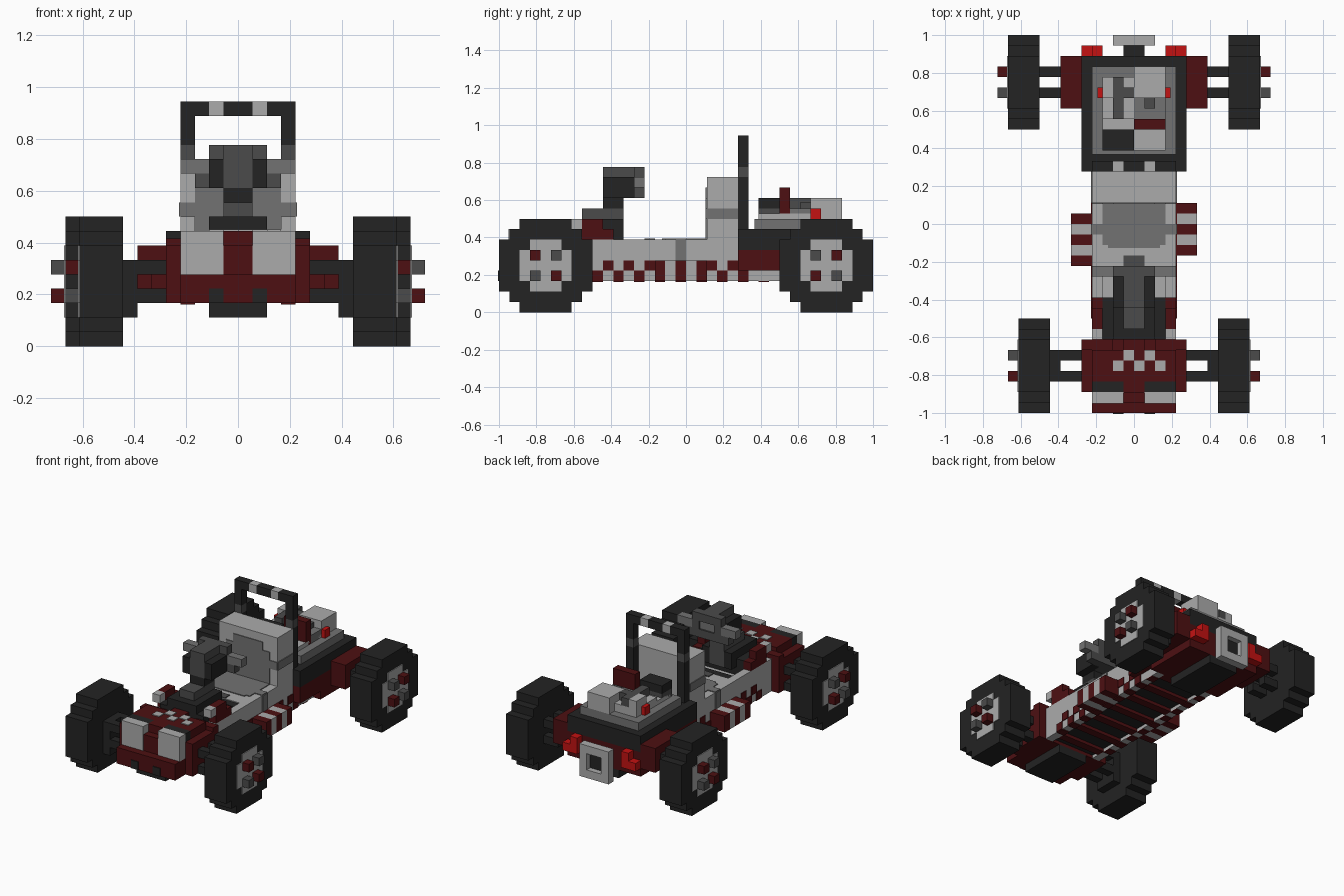
import bpy
import bmesh
from mathutils import Matrix, Vector

if "Cube" in bpy.data.objects:
    bpy.data.objects.remove(bpy.data.objects["Cube"], do_unlink=True)

UNIT = 1 / 18      # one block
LIFT = 0.1         # thickness of painted plates, in blocks


def material(name, r, g, b):
    m = bpy.data.materials.new(name)
    m.use_nodes = True
    m.diffuse_color = (r, g, b, 1)
    m.node_tree.nodes["Principled BSDF"].inputs["Base Color"].default_value = (r, g, b, 1)
    return m


light = material("light grey", .41, .41, .41)
mid = material("mid grey", .17, .17, .17)
dark = material("dark grey", .07, .07, .07)
black = material("black", .017, .017, .017)
maroon = material("dark red", .075, .005, .006)
red = material("bright red", .55, .006, .006)


def part(name, mat, *boxes, mirror=False):
    """Boxes are (x0, x1, y0, y1, z0, z1) in blocks, y counted from the front."""
    bm = bmesh.new()
    sides = (1, -1) if mirror else (1,)
    for x0, x1, y0, y1, z0, z1 in boxes:
        for s in sides:
            centre = Vector((s * (x0 + x1) / 2, (y0 + y1) / 2 - 18, (z0 + z1) / 2)) * UNIT
            size = Vector((x1 - x0, y1 - y0, z1 - z0)) * UNIT
            bmesh.ops.create_cube(bm, size=1, matrix=Matrix.LocRotScale(centre, None, size))
    mesh = bpy.data.meshes.new(name)
    bm.to_mesh(mesh)
    bm.free()
    mesh.materials.append(mat)
    obj = bpy.data.objects.new(name, mesh)
    bpy.context.collection.objects.link(obj)
    return obj


# Wheels, hubs, studs and axle rods
for end, x, y, inner in (("front", 8, 0, 5), ("rear", 9, 27, 7)):
    part(end + "_tyres", black, *[(x, x + 3, y + a, y + 9 - a, b, 9 - b)
                                  for a, b in ((0, 2), (1, 1), (2, 0))], mirror=True)
    face = x + 3
    part(end + "_hubs", light, (face, face + LIFT, y + 2, y + 7, 3, 6),
         (face, face + LIFT, y + 3, y + 6, 2, 7), mirror=True)
    near, far = (maroon, dark) if end == "front" else (dark, maroon)
    part(end + "_studs_near", near, (face, face + 1, y + 3, y + 4, 5, 6),
         (face, face + 1, y + 5, y + 6, 3, 4), mirror=True)
    part(end + "_studs_far", far, (face, face + 1, y + 5, y + 6, 5, 6),
         (face, face + 1, y + 3, y + 4, 3, 4), mirror=True)
    part(end + "_axle_rods", black, *[(inner, x, y + a, y + a + 1, z, z + 1)
                                      for a in (3, 5) for z in (3, 5)], mirror=True)
part("front_knuckles", black, (7, 8, 3, 6, 2, 6), mirror=True)

# Nose: hood, bumper, headlights
part("hood", maroon, (-5, 5, 2, 7, 3, 7), (-4, 4, 3, 6, 7, 8), (-1, 1, 6, 7, 7, 8),
     (-1, 1, 1.9, 3, 7, 8), (-4, 4, 1, 2, 3, 5), (-1, 1, 1, 2, 5, 7))
part("hood_corners", maroon, (2, 5, 6, 7, 7, 7.5), mirror=True)
part("bumper", maroon, (-4, 4, 0, 1, 3, 5))
part("grille_top", black, (1, 4, 2, 3, 7, 8), mirror=True)
part("headlights", light, (1, 4, .9, 2, 5, 8), mirror=True)
part("front_skid", black, (-2, 2, 1, 7, 2, 3))
part("bumper_spots", black, (1, 2, -LIFT, 0, 3, 4), mirror=True)
part("hood_pattern", light, *[(x, x + 1, y, y + 1, 8, 8 + LIFT)
                              for x, y in ((-1, 5), (1, 5), (-2, 4), (0, 4), (2, 4))])

# Cabin tub with a sunken footwell
part("tub_sides", light, (3, 4, 7, 27, 3, 7), mirror=True)
part("tub_floor", light, (-3, 3, 7, 14, 4, 6), (-3, 3, 14, 23, 4, 7))
part("footwell_mat", black, (-3, 3, 13, 14, 6, 6.9))
part("footwell_step", dark, (-1, 1, 14, 15, 7, 7 + LIFT))
part("cowl", maroon, (3, 4, 8, 11, 7, 8), (3, 4, 8, 10, 8, 9), mirror=True)
part("cowl_lamps", light, (3, 4, 7, 8, 8, 9), mirror=True)
part("dashboard", black, (-3, 3, 7, 11, 5, 8), (-2, 2, 7, 10, 8, 9))

# Underside cross bars between dark panels
part("floor_panels", black, (-3, 3, 7, 27, 3.4, 4))
part("cross_bars", maroon, *[(-3, 3, y, y + 1, 3, 4) for y in range(8, 27, 3)])

# Chequered sills, painted as thin plates
part("sill_checks", maroon, *[(4, 4 + LIFT, y, y + 1, 4 - y % 2, 5 - y % 2)
                              for y in range(9, 25)], mirror=True)
part("sill_under", maroon, *[(3, 4, y, y + 1, 3 - LIFT, 3) for y in range(9, 27, 2)], mirror=True)

# Striped side steps, staggered left and right
for side, x, y in (("left", 4, 15), ("right", -6, 14)):
    part(side + "_step_dark", maroon, *[(x, x + 2, y + i, y + i + 1, 3, 5) for i in (0, 2, 4)])
    part(side + "_step_light", light, *[(x, x + 2, y + i, y + i + 1, 3, 5) for i in (1, 3)])

# Seat
part("seat_back", light, (-4, 4, 20, 23, 7, 13))
part("seat_band", mid, (4, 4 + LIFT, 20, 23, 9, 10), mirror=True)
part("seat_pad", mid, (-3, 3, 16, 20, 7, 7 + LIFT), (-2.5, 2.5, 15.7, 16, 7, 7 + LIFT),
     (-4, 4, 17, 18, 7, 7 + LIFT))
part("seat_back_pad", mid, (-3, 3, 20 - LIFT, 20, 7, 11), (-4, 4, 20 - LIFT, 20, 9, 10),
     (-2, 2, 20 - LIFT, 20, 11, 12))
part("seat_strap", mid, (4, 4 + LIFT, 17, 18, 5, 7), mirror=True)

# Steering column, wheel and levers
part("steering_column", dark, (-1, 1, 8, 11, 8, 10), (-1, 1, 10, 12, 7, 10),
     (-1, 1, 10, 13, 11, 14))
part("column_joint", black, (-1, 1, 10, 12, 10, 11))
part("column_brackets", black, (1, 2, 10, 12, 7, 9), mirror=True)
part("steering_wheel", dark, (-2, 2, 13, 14, 13, 14), (-2, 2, 13, 14, 11, 12),
     (-2, -1, 13, 14, 12, 13), (1, 2, 13, 14, 12, 13))
part("wheel_centre", mid, (-1, 1, 13, 13.8, 12, 13))
part("wheel_grips", black, (1, 2, 10, 13, 11, 13), mirror=True)
part("levers", dark, (2, 3, 13, 14, 11, 12), mirror=True)
part("lever_tips", mid, (2, 4, 13, 14, 12, 13), mirror=True)

# Roll bar
part("roll_bar_posts", black, (3, 4, 23, 24, 7, 13), (3, 4, 23, 24, 14, 16), mirror=True)
part("roll_bar_clamps", dark, (3, 4, 23, 24, 13, 14), mirror=True)
part("roll_bar_top", black, (-1, 1, 23, 24, 16, 17), (-4, -2, 23, 24, 16, 17),
     (2, 4, 23, 24, 16, 17))
part("roll_bar_stripes", light, (1, 2, 23, 24, 16, 17), mirror=True)

# Rear body and engine tray
part("rear_body", maroon, (-5, 5, 23, 34, 4, 6), (-5, 5, 27, 34, 3, 6))
part("rear_arms", maroon, (5, 7, 29, 34, 4, 7), mirror=True)
part("rear_deck", black, (-5, 5, 23, 34, 6, 8))
part("engine_tray", mid, (-4, 4, 24.6, 33, 8, 9))
part("rear_skid", black, (-2, 2, 27, 34, 2, 3))

# Engine blocks
part("engine_base", light, (-3, 3, 25, 32, 9, 9.5), (-3, 0, 28, 32, 9, 10))
part("engine_block", light, (0, 3, 30, 33, 9, 11))
part("engine_top", light, (-3, -2, 30, 32, 10, 11))
part("engine_step", mid, (0, 3, 28, 30, 9, 10))
part("engine_bolt", dark, (1, 2, 29, 30, 10, 10.6))
part("battery", black, (-3, 0, 25, 27, 10, 11))
part("battery_base", dark, (-3, 0, 25, 27, 9, 10))
part("air_scoop", maroon, (0, 3, 27, 28, 9, 12))
part("intake_pipe", dark, (-2, -1, 28, 32, 10, 11), (-1, 0, 30, 31, 10, 11))
part("engine_light", red, (3, 3.5, 30, 31, 9, 10), mirror=True)

# Tail: lights and a square frame on a bracket
part("tail_lights", red, (3, 5, 34, 35, 4, 5), (3, 4, 34, 35, 5, 6), mirror=True)
part("tail_bracket", black, (-1, 1, 34, 35.3, 3, 5))
part("tail_frame", light, (-2, 2, 35, 36, 2, 3), (-2, 2, 35, 36, 5, 6),
     (-2, -1, 35, 36, 3, 5), (1, 2, 35, 36, 3, 5))
